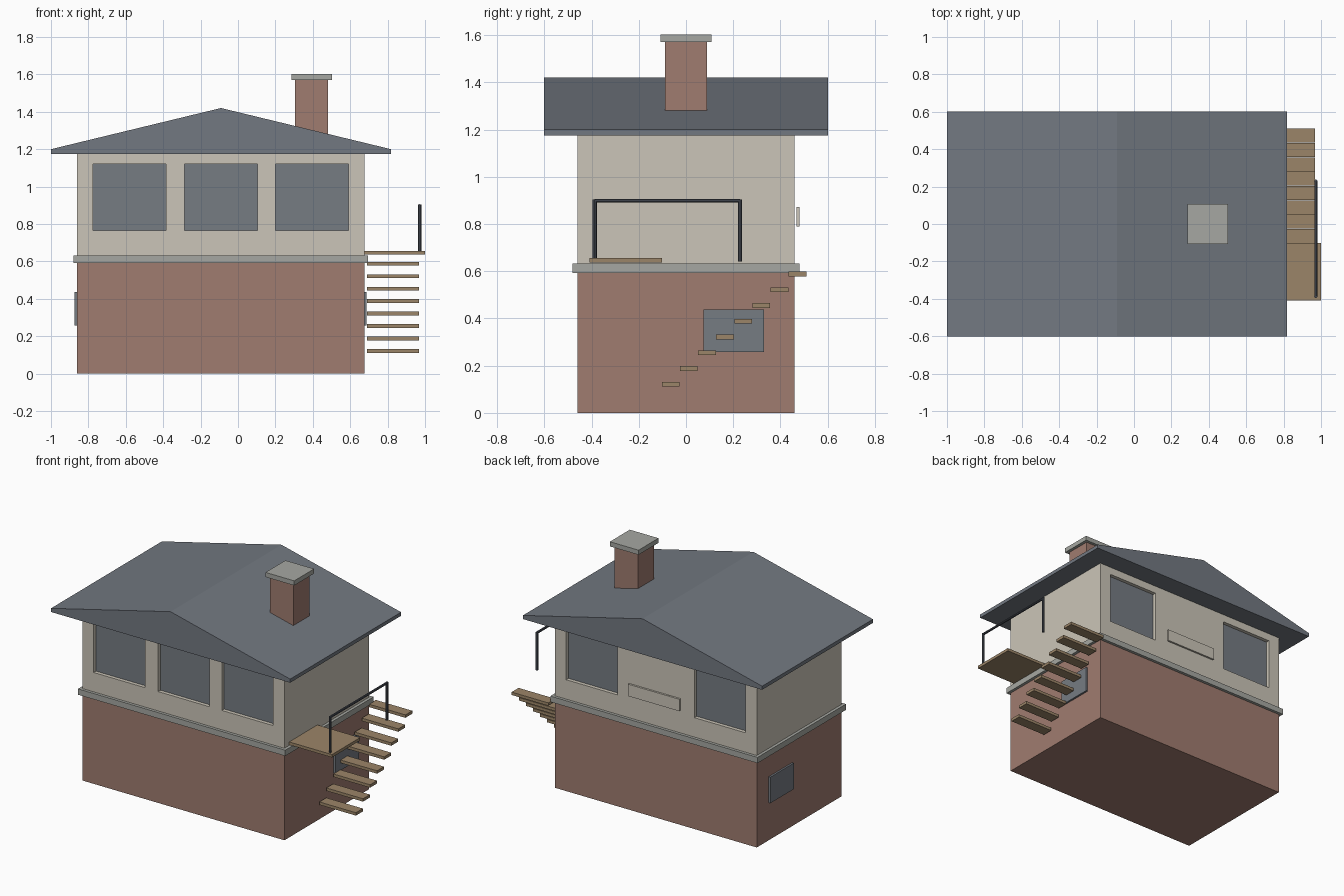
import bpy, bmesh
from mathutils import Vector

old = bpy.data.objects.get("Cube")
if old:
    bpy.data.objects.remove(old, do_unlink=True)


def material(name, rgb):
    m = bpy.data.materials.new(name)
    m.use_nodes = True
    m.diffuse_color = (*rgb, 1)
    m.node_tree.nodes["Principled BSDF"].inputs["Base Color"].default_value = (*rgb, 1)
    return m


BRICK = material("brick", (0.35, 0.2, 0.16))
PLASTER = material("cream_plaster", (0.6, 0.56, 0.48))
ROOF = material("slate_roof", (0.17, 0.19, 0.22))
GLASS = material("window_glass", (0.18, 0.2, 0.225))
STONE = material("concrete", (0.38, 0.39, 0.36))
WOOD = material("timber", (0.33, 0.235, 0.14))
METAL = material("dark_metal", (0.07, 0.08, 0.1))


def finish(name, bm, *mats):
    bmesh.ops.recalc_face_normals(bm, faces=bm.faces)
    mesh = bpy.data.meshes.new(name)
    bm.to_mesh(mesh)
    bm.free()
    for m in mats:
        mesh.materials.append(m)
    obj = bpy.data.objects.new(name, mesh)
    bpy.context.collection.objects.link(obj)
    return obj


def box_mesh(x, y, z):
    bm = bmesh.new()
    bmesh.ops.create_cube(bm, size=1)
    for v in bm.verts:
        v.co = [(a + b) / 2 + c * (b - a) for (a, b), c in zip((x, y, z), v.co)]
    return bm


def box(name, x, y, z, mat):
    return finish(name, box_mesh(x, y, z), mat)


def rod(name, start, end, radius, mat):
    a, b = Vector(start), Vector(end)
    bm = bmesh.new()
    bmesh.ops.create_cone(bm, cap_ends=True, segments=8, radius1=radius,
                          radius2=radius, depth=(b - a).length)
    turn = Vector((0, 0, 1)).rotation_difference(b - a)
    for v in bm.verts:
        v.co = turn @ v.co + (a + b) / 2
    return finish(name, bm, mat)


# Brick base and concrete band
WALL_X, WALL_Y = (-0.86, 0.675), (-0.46, 0.46)
box("lower_storey", WALL_X, WALL_Y, (0, 0.6), BRICK)
box("floor_band", (-0.88, 0.695), (-0.48, 0.48), (0.592, 0.632), STONE)

# Upper storey, with recessed windows: three in front, two at the back
bays = [(-0.775, -0.385), (-0.285, 0.105), (0.2, 0.59)]
sill, head = 0.765, 1.122
bm = box_mesh(WALL_X, WALL_Y, (0.61, 1.18))
cuts = [((x, 0, 0), (1, 0, 0)) for bay in bays for x in bay]
cuts += [((0, 0, z), (0, 0, 1)) for z in (sill, head)]
for point, normal in cuts:
    bmesh.ops.bisect_plane(bm, geom=bm.verts[:] + bm.edges[:] + bm.faces[:],
                           plane_co=point, plane_no=normal)
bm.normal_update()
panes = []
for f in bm.faces:
    c = f.calc_center_median()
    for i, (a, b) in enumerate(bays):
        inside = a < c.x < b and sill < c.z < head
        if inside and (f.normal.y < -0.9 or (f.normal.y > 0.9 and i != 1)):
            panes.append(f)
for f in bmesh.ops.extrude_discrete_faces(bm, faces=panes)["faces"]:
    inward = Vector((0, -0.025 if f.calc_center_median().y > 0 else 0.025, 0))
    bmesh.ops.translate(bm, verts=f.verts[:], vec=inward)
    f.material_index = 1
finish("upper_storey", bm, PLASTER, GLASS)

# Shallow panel on the back wall
box("back_panel", bays[1], (0.467, 0.48), (0.79, 0.872), PLASTER)

# Basement windows on both sides
for side, x in (("left", (0.67, 0.688)), ("right", (-0.873, -0.855))):
    box(side + "_basement_window", x, (0.075, 0.33), (0.258, 0.437), GLASS)

# Gable roof, a solid profile running front to back
bm = bmesh.new()
outline = [(-1, 1.175), (0.818, 1.175), (0.818, 1.2), (-0.091, 1.42), (-1, 1.2)]
gable = bm.faces.new([bm.verts.new((x, -0.602, z)) for x, z in outline])
ext = bmesh.ops.extrude_face_region(bm, geom=[gable])["geom"]
bmesh.ops.translate(bm, vec=(0, 1.204, 0),
                    verts=[g for g in ext if isinstance(g, bmesh.types.BMVert)])
finish("roof", bm, ROOF)

# Chimney
box("chimney", (0.305, 0.482), (-0.088, 0.088), (1.2, 1.58), BRICK)
box("chimney_cap", (0.285, 0.503), (-0.108, 0.108), (1.57, 1.602), STONE)

# Landing and open treads
box("landing", (0.67, 1.0), (-0.408, -0.102), (0.636, 0.656), WOOD)
for i in range(8):
    y, z = -0.102 + i * 0.0767, 0.111 + i * 0.0667
    box(f"stair_tread_{i + 1}", (0.69, 0.968), (y, y + 0.075), (z, z + 0.02), WOOD)

# Handrail
RAIL_X, RAIL_Z, ENDS = 0.972, 0.898, (-0.387, 0.229)
for name, y in zip(("front_rail_post", "back_rail_post"), ENDS):
    rod(name, (RAIL_X, y, 0.642), (RAIL_X, y, RAIL_Z + 0.005), 0.009, METAL)
rod("handrail", (RAIL_X, ENDS[0], RAIL_Z), (RAIL_X, ENDS[1], RAIL_Z), 0.008, METAL)
